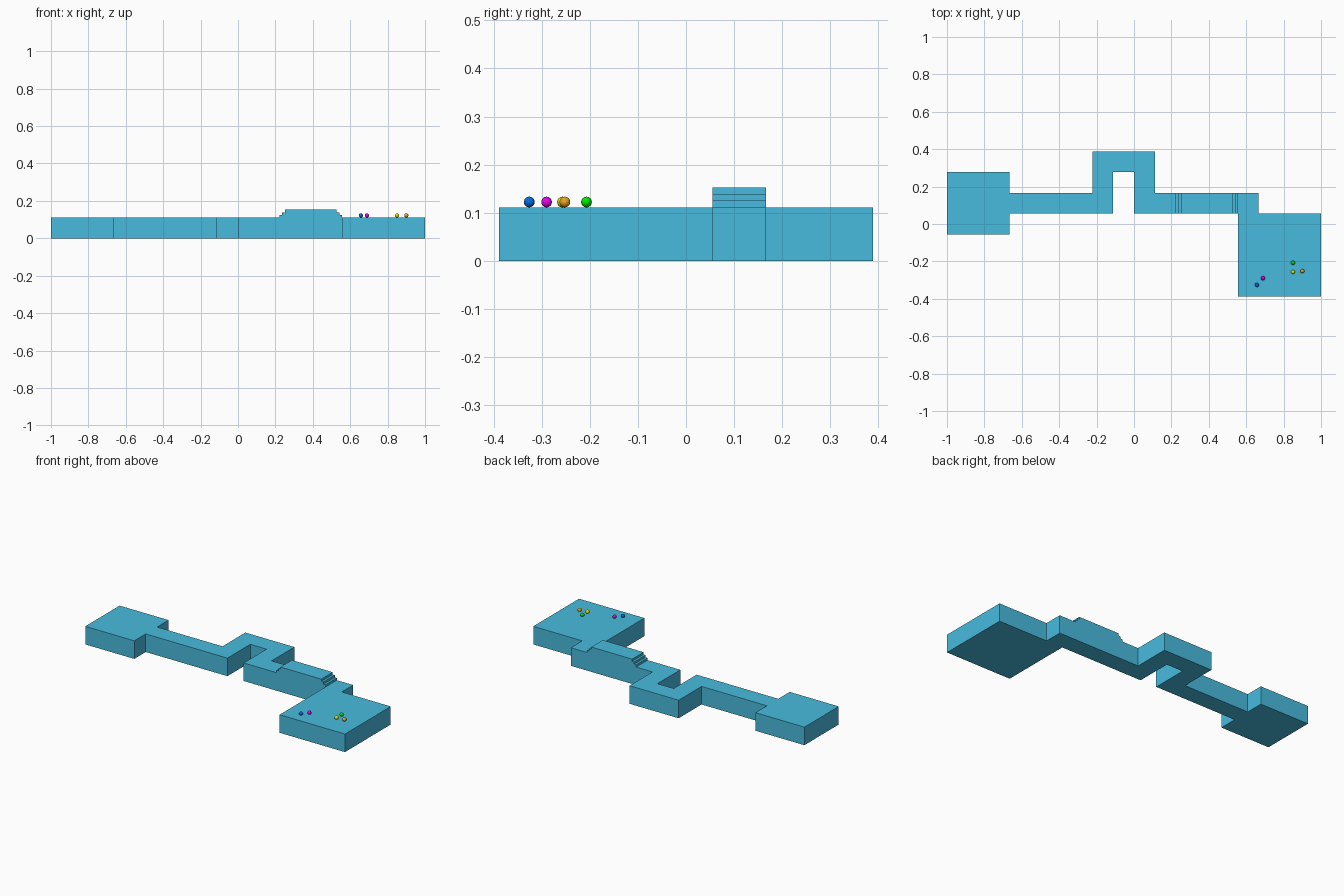
import bpy, bmesh
from mathutils import Matrix, Vector

if "Cube" in bpy.data.objects:
    bpy.data.objects.remove(bpy.data.objects["Cube"])

U = 1 / 9          # one floor tile
X0, Y0 = -1.0, -3.5 * U


def material(name, rgb):
    m = bpy.data.materials.new(name)
    m.diffuse_color = (*rgb, 1)
    m.use_nodes = True
    m.node_tree.nodes["Principled BSDF"].inputs["Base Color"].default_value = m.diffuse_color
    return m


def finish(bm, name, mat, smooth=False):
    me = bpy.data.meshes.new(name)
    bm.to_mesh(me)
    bm.free()
    me.materials.append(mat)
    for p in me.polygons:
        p.use_smooth = smooth
    ob = bpy.data.objects.new(name, me)
    bpy.context.collection.objects.link(ob)
    return ob


def add_box(bm, lo, hi):
    lo, hi = Vector(lo), Vector(hi)
    bmesh.ops.create_cube(bm, size=1, matrix=Matrix.Translation((lo + hi) / 2)
                          @ Matrix.Diagonal((*(hi - lo), 1)))


def tiles(name, cells, mat):
    bm = bmesh.new()
    for i, j in cells:
        x, y = X0 + i * U, Y0 + j * U
        add_box(bm, (x, y, 0), (x + U, y + U, U))
    return finish(bm, name, mat)


blue = material("floor_blue", (0.064, 0.50, 0.73))

# Square platforms at both ends
tiles("left_platform", [(i, j) for i in range(3) for j in range(3, 6)], blue)
tiles("right_platform", [(i, j) for i in range(14, 18) for j in range(4)], blue)

# Walkway with a U-shaped detour in the middle
tiles("left_walkway", [(i, 4) for i in range(3, 7)], blue)
tiles("detour", [(7, 4), (7, 5), (7, 6), (8, 6), (9, 6), (9, 5), (9, 4)], blue)
tiles("right_walkway", [(i, 4) for i in range(10, 15)], blue)

# Low stepped hump on the right walkway
step = U / 8
for k in range(3):
    bm = bmesh.new()
    add_box(bm, (2 * U + k * step, U / 2, U + k * step),
            (5 * U - k * step, 1.5 * U, U + (k + 1) * step))
    finish(bm, f"hump_step_{k + 1}", blue)

# Small coloured balls lying on the right platform
R = U / 10
balls = {
    "blue": ((0.657, -0.326), (0.0, 0.15, 0.75)),
    "magenta": ((0.689, -0.290), (0.8, 0.0, 0.8)),
    "green": ((0.850, -0.207), (0.0, 0.8, 0.0)),
    "yellow": ((0.850, -0.257), (0.75, 0.8, 0.0)),
    "orange": ((0.900, -0.252), (0.8, 0.36, 0.02)),
}
for name, ((x, y), rgb) in balls.items():
    bm = bmesh.new()
    bmesh.ops.create_uvsphere(bm, u_segments=24, v_segments=12, radius=R,
                              matrix=Matrix.Translation((x, y, U + R)))
    finish(bm, f"{name}_ball", material(f"ball_{name}", rgb), smooth=True)
